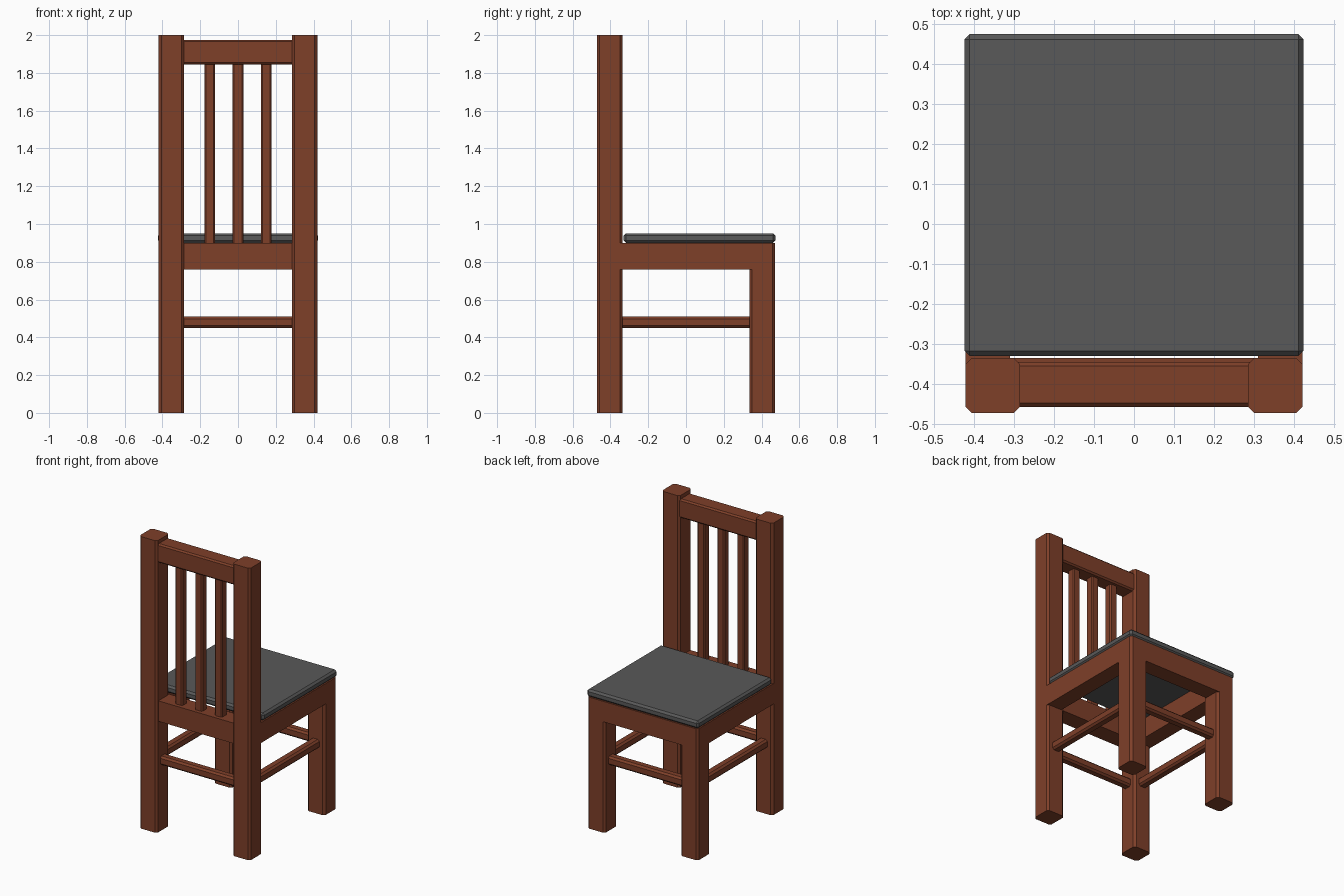
import bpy, bmesh

if "Cube" in bpy.data.objects:
    bpy.data.objects.remove(bpy.data.objects["Cube"])

wood = bpy.data.materials.new("wood")
wood.diffuse_color = (0.21, 0.05, 0.022, 1)
wood.use_nodes = True
wood.node_tree.nodes["Principled BSDF"].inputs["Base Color"].default_value = wood.diffuse_color


def block(name, x, y, z, axis=None, chamfer=0.015, mat=wood):
    """Box between (min, max) ranges; chamfers edges along one axis, or every edge for 'ALL'."""
    lo, hi = zip(x, y, z)
    bm = bmesh.new()
    bmesh.ops.create_cube(bm, size=1)
    for v in bm.verts:
        v.co = [lo[i] + (v.co[i] + 0.5) * (hi[i] - lo[i]) for i in range(3)]
    if axis is not None:
        edges = [e for e in bm.edges if axis == 'ALL'
                 or abs((e.verts[0].co - e.verts[1].co)[axis]) > 1e-5]
        bmesh.ops.bevel(bm, geom=edges, offset=chamfer, segments=1,
                        profile=0.5, affect='EDGES')
    mesh = bpy.data.meshes.new(name)
    bm.to_mesh(mesh)
    bm.free()
    if mat:
        mesh.materials.append(mat)
    obj = bpy.data.objects.new(name, mesh)
    bpy.context.collection.objects.link(obj)
    return obj


def mid(c, half):
    return (c - half, c + half)


for s, side in ((-1, "left"), (1, "right")):
    def sx(a, b):
        return tuple(sorted((s * a, s * b)))

    # Legs; the back ones rise to carry the backrest
    block(f"{side}_back_leg", sx(0.285, 0.42), (-0.472, -0.335), (0, 2), 2)
    block(f"{side}_front_leg", sx(0.285, 0.42), (0.335, 0.472), (0, 0.9), 2)
    # Side apron flush with the outer leg faces, and side stretcher
    block(f"{side}_apron", sx(0.31, 0.42), (-0.4, 0.4), (0.76, 0.9))
    block(f"{side}_stretcher", mid(s * 0.352, 0.03), (-0.36, 0.36), (0.45, 0.51), 1, 0.012)

# Front and back aprons
block("front_apron", (-0.36, 0.36), (0.36, 0.472), (0.76, 0.9))
block("back_apron", (-0.3, 0.3), (-0.455, -0.335), (0.76, 0.9))

# Front and back stretchers
for name, y in (("front_stretcher", 0.403), ("back_stretcher", -0.403)):
    block(name, (-0.3, 0.3), mid(y, 0.03), (0.45, 0.51), 0, 0.012)

# Backrest rail and slats
block("top_rail", (-0.3, 0.3), (-0.457, -0.345), (1.845, 1.975), 0, 0.01)
for i in range(3):
    block(f"back_slat_{i + 1}", mid((i - 1) * 0.15, 0.028), mid(-0.401, 0.028),
          (0.89, 1.855), 2, 0.008)

# Seat pad with chamfered corners and edges
block("seat", (-0.423, 0.423), (-0.33, 0.474), (0.9, 0.951), 'ALL', 0.013,
      None)
seat_grey = bpy.data.materials.new("seat_grey")
seat_grey.diffuse_color = (0.1, 0.1, 0.1, 1)
seat_grey.use_nodes = True
seat_grey.node_tree.nodes["Principled BSDF"].inputs["Base Color"].default_value = seat_grey.diffuse_color
bpy.data.objects["seat"].data.materials.append(seat_grey)
